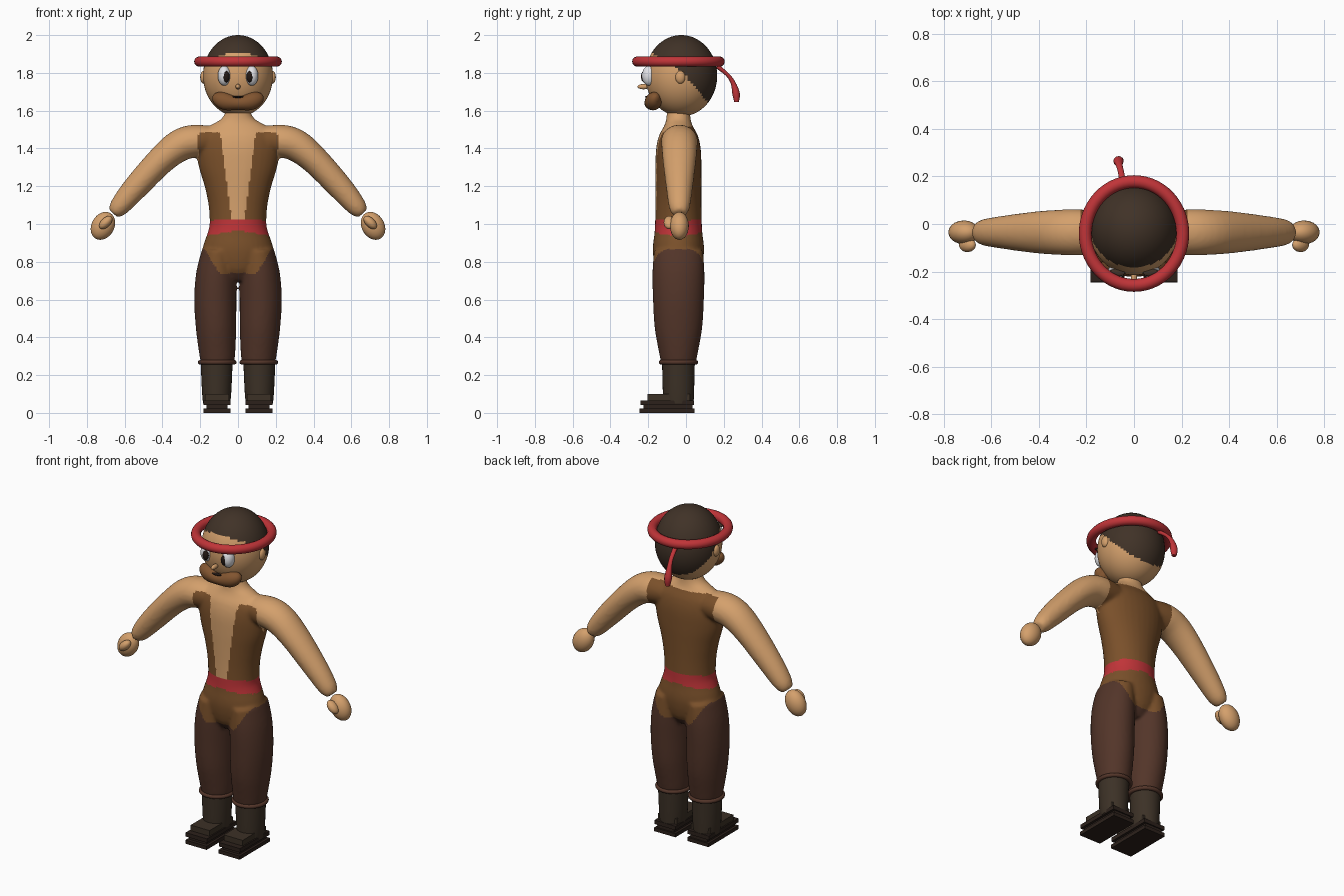
import bpy, bmesh, math
from mathutils import Vector, Matrix

if "Cube" in bpy.data.objects:
    bpy.data.objects.remove(bpy.data.objects["Cube"])


def material(name, r, g, b):
    m = bpy.data.materials.new(name)
    lin = [((c / 255 + 0.055) / 1.055) ** 2.4 for c in (r, g, b)]
    m.diffuse_color = (*lin, 1)
    m.use_nodes = True
    m.node_tree.nodes["Principled BSDF"].inputs["Base Color"].default_value = m.diffuse_color
    return m


SKIN = material("skin", 212, 160, 108)
VEST = material("vest_brown", 122, 80, 42)
PANTS = material("trouser_brown", 83, 53, 41)
RED = material("red_cloth", 192, 52, 56)
HAIR = material("dark_hair", 64, 50, 39)
BEARD = material("beard_brown", 130, 85, 48)
BOOT = material("boot_brown", 60, 49, 38)
SOLE = material("sole_brown", 44, 33, 27)
WHITE = material("eye_white", 232, 232, 236)
DARK = material("pupil_dark", 34, 24, 20)


def make(name, bm, *mats, angle=40):
    bmesh.ops.recalc_face_normals(bm, faces=bm.faces)
    me = bpy.data.meshes.new(name)
    bm.to_mesh(me)
    bm.free()
    ob = bpy.data.objects.new(name, me)
    bpy.context.collection.objects.link(ob)
    for m in mats:
        me.materials.append(m)
    bpy.ops.object.select_all(action='DESELECT')
    ob.select_set(True)
    bpy.context.view_layer.objects.active = ob
    bpy.ops.object.shade_smooth_by_angle(angle=math.radians(angle))
    return ob


def spline(pts, steps):
    """Smooth curve through control tuples of any length."""
    out = []
    for i in range(len(pts) - 1):
        a, b, c, d = (pts[min(max(i + k, 0), len(pts) - 1)] for k in (-1, 0, 1, 2))
        for s in range(steps):
            t = s / steps
            out.append(tuple(0.5 * (2 * q + (r - p) * t + (2 * p - 5 * q + 4 * r - w) * t * t
                                    + (3 * q - p - 3 * r + w) * t ** 3)
                             for p, q, r, w in zip(a, b, c, d)))
    return out + [tuple(pts[-1])]


def loft(bm, pts, side, seg=32, steps=4):
    """Elliptical tube; pts are (x, y, z, radius across, radius along side)."""
    pts = spline(pts, steps)
    side = Vector(side)
    rings = []
    for i, p in enumerate(pts):
        t = Vector(pts[min(i + 1, len(pts) - 1)][:3]) - Vector(pts[max(i - 1, 0)][:3])
        u = side.cross(t).normalized()
        ring = []
        for k in range(seg):
            a = 2 * math.pi * k / seg
            ring.append(bm.verts.new(Vector(p[:3]) + u * p[3] * math.cos(a) + side * p[4] * math.sin(a)))
        rings.append(ring)
    for r0, r1 in zip(rings, rings[1:]):
        for k in range(seg):
            n = (k + 1) % seg
            bm.faces.new((r0[k], r0[n], r1[n], r1[k]))
    bm.faces.new(rings[0])
    bm.faces.new(rings[-1])
    return bm


def ellipsoid(name, loc, radii, mat, tilt=0, seg=24):
    bm = bmesh.new()
    mx = Matrix.Translation(loc) @ Matrix.Rotation(math.radians(tilt), 4, 'Y') @ Matrix.Diagonal((*radii, 1))
    bmesh.ops.create_uvsphere(bm, u_segments=seg, v_segments=seg * 2 // 3, radius=1, matrix=mx)
    return make(name, bm, mat, angle=80)


def ring(name, loc, rx, ry, tube, mat):
    bm = bmesh.new()
    n, k = 56, 14
    vs = []
    for i in range(n):
        a = 2 * math.pi * i / n
        c, s = math.cos(a), math.sin(a)
        vs.append([bm.verts.new((loc[0] + c * (rx + tube * math.cos(b)), loc[1] + s * (ry + tube * math.cos(b)),
                                 loc[2] + tube * math.sin(b))) for b in (2 * math.pi * j / k for j in range(k))])
    for i in range(n):
        for j in range(k):
            a, b = vs[i], vs[(i + 1) % n]
            bm.faces.new((a[j], b[j], b[(j + 1) % k], a[(j + 1) % k]))
    return make(name, bm, mat, angle=80)


def box(name, x0, x1, y0, y1, z0, z1, mat):
    bm = bmesh.new()
    mx = Matrix.Translation(((x0 + x1) / 2, (y0 + y1) / 2, (z0 + z1) / 2)) @ \
        Matrix.Diagonal((x1 - x0, y1 - y0, z1 - z0, 1))
    bmesh.ops.create_cube(bm, size=1, matrix=mx)
    return make(name, bm, mat, angle=30)


# Body: torso, arms and legs fused into one soft skin
bm = bmesh.new()
loft(bm, [(0, -.04, z, rx, ry) for z, rx, ry in (
    (.70, .08, .08), (.76, .15, .12), (.86, .187, .136), (.95, .162, .127), (1.0, .150, .124),
    (1.1, .156, .122), (1.2, .177, .122), (1.3, .207, .122), (1.4, .222, .118), (1.47, .215, .102),
    (1.52, .15, .075), (1.56, .085, .064), (1.63, .05, .06))], (0, 1, 0))
for s in (-1, 1):
    loft(bm, [(s * x, -.035, z, r, ry) for x, z, r, ry in (
        (.10, 1.44, .07, .08), (.22, 1.44, .086, .096), (.31, 1.415, .085, .095), (.41, 1.335, .075, .088),
        (.545, 1.19, .066, .07), (.63, 1.09, .052, .055), (.66, 1.055, .03, .035))], (0, 1, 0))
    loft(bm, [(s * x, -.04, z, rx, ry) for x, z, rx, ry in (
        (.108, .262, .088, .092), (.110, .32, .096, .103), (.116, .45, .107, .126), (.120, .6, .112, .135),
        (.115, .74, .106, .138), (.105, .86, .085, .13))], (0, 1, 0))
body = make("body", bm, SKIN, VEST, PANTS, RED)
mod = body.modifiers.new("fuse", 'REMESH')
mod.mode = 'VOXEL'
mod.voxel_size = .01
mod = body.modifiers.new("soften", 'SMOOTH')
mod.factor = .5
mod.iterations = 6
dg = bpy.context.evaluated_depsgraph_get()
fused = bpy.data.meshes.new_from_object(body.evaluated_get(dg))
body.modifiers.clear()
body.data = fused
fused.materials.clear()
for m in (SKIN, VEST, PANTS, RED):
    fused.materials.append(m)


def cloth(x, y, z):
    """Open vest, sash, hips and trousers by height and distance from the middle."""
    x = abs(x)
    if z < .965 - .16 * x:
        return 1 if z > .74 + 1.7 * max(0, min(x, .175) - .1) else 2
    if x > .25:
        return 0
    if z < 1.03 - .08 * x:
        return 3
    if y < -.05:
        bare = x < .035 + .13 * (z - 1.03) or x > .21 or z > 1.485
    else:
        bare = x > .222 or z > 1.515
    return 0 if bare else 1


for p in fused.polygons:
    p.material_index = cloth(*p.center)
    p.use_smooth = True

# Head with the hair cap painted over the back and crown
bm = bmesh.new()
bmesh.ops.create_uvsphere(bm, u_segments=72, v_segments=48, radius=1, matrix=Matrix.Translation((0, -.025, 1.785))
                          @ Matrix.Diagonal((.185, .19, .215, 1)))
head = make("head", bm, SKIN, HAIR, angle=80)
for p in head.data.polygons:
    x, y, z = p.center
    edge = 1.815 - 1.18 * (y + .03) if y > -.03 else 1.815 - .6 * (y + .03)
    p.material_index = 1 if z > edge else 0

# Headband with its hanging tail
ring("headband", (0, -.04, 1.86), .205, .218, .027, RED)
bm = loft(bmesh.new(), [(-.045, .165, 1.835, .012, .014), (-.055, .22, 1.79, .010, .013),
                        (-.063, .25, 1.745, .013, .015), (-.065, .265, 1.69, .02, .022),
                        (-.063, .268, 1.645, .012, .014)], (1, 0, 0), 12)
make("headband_tail", bm, RED, angle=60)

# Face
for s, side in ((-1, "left"), (1, "right")):
    ellipsoid(side + "_eye", (s * .073, -.195, 1.785), (.034, .038, .053), WHITE)
    ellipsoid(side + "_pupil", (s * .062, -.222, 1.78), (.018, .016, .03), DARK)
    ellipsoid(side + "_brow", (s * .073, -.205, 1.842), (.036, .016, .007), HAIR, tilt=s * 8)
    ellipsoid(side + "_ear", (s * .182, -.03, 1.777), (.018, .026, .034), SKIN)
ellipsoid("nose", (0, -.225, 1.727), (.013, .032, .014), SKIN, seg=16)
bm = loft(bmesh.new(), [(-.128, -.15, 1.668, .012, .012), (-.112, -.16, 1.66, .034, .036),
                        (-.07, -.172, 1.65, .044, .047), (0, -.18, 1.64, .04, .036),
                        (.07, -.172, 1.65, .044, .047), (.112, -.16, 1.66, .034, .036),
                        (.128, -.15, 1.668, .012, .012)], (0, 0, 1), 24)
make("beard", bm, BEARD, angle=80)
ellipsoid("mouth", (0, -.203, 1.673), (.03, .014, .006), DARK, seg=16)

for s, side in ((-1, "left"), (1, "right")):
    # Hands
    ellipsoid(side + "_hand", (s * .715, -.035, .99), (.06, .05, .078), SKIN, tilt=-30 * s)
    ellipsoid(side + "_thumb", (s * .70, -.088, 1.008), (.025, .03, .043), SKIN, tilt=-45 * s)
    # Boots: shaft, trouser cuff, foot and layered sole
    bm = loft(bmesh.new(), [(s * .113, -.04, z, r, ry) for z, r, ry in (
        (.05, .072, .08), (.12, .078, .083), (.28, .085, .087))], (0, 1, 0))
    make(side + "_boot_shaft", bm, BOOT)
    ring(side + "_trouser_cuff", (s * .11, -.04, .268), .09, .092, .012, PANTS)
    a, b = sorted((s * .04, s * .183))
    box(side + "_boot_toe", a + .008, b - .008, -.205, .02, .06, .1, BOOT)
    box(side + "_boot_welt", a, b, -.242, .042, .042, .066, SOLE)
    box(side + "_sole_core", a + .015, b - .015, -.225, .035, .018, .044, SOLE)
    box(side + "_sole", a, b, -.245, .045, 0, .022, SOLE)
